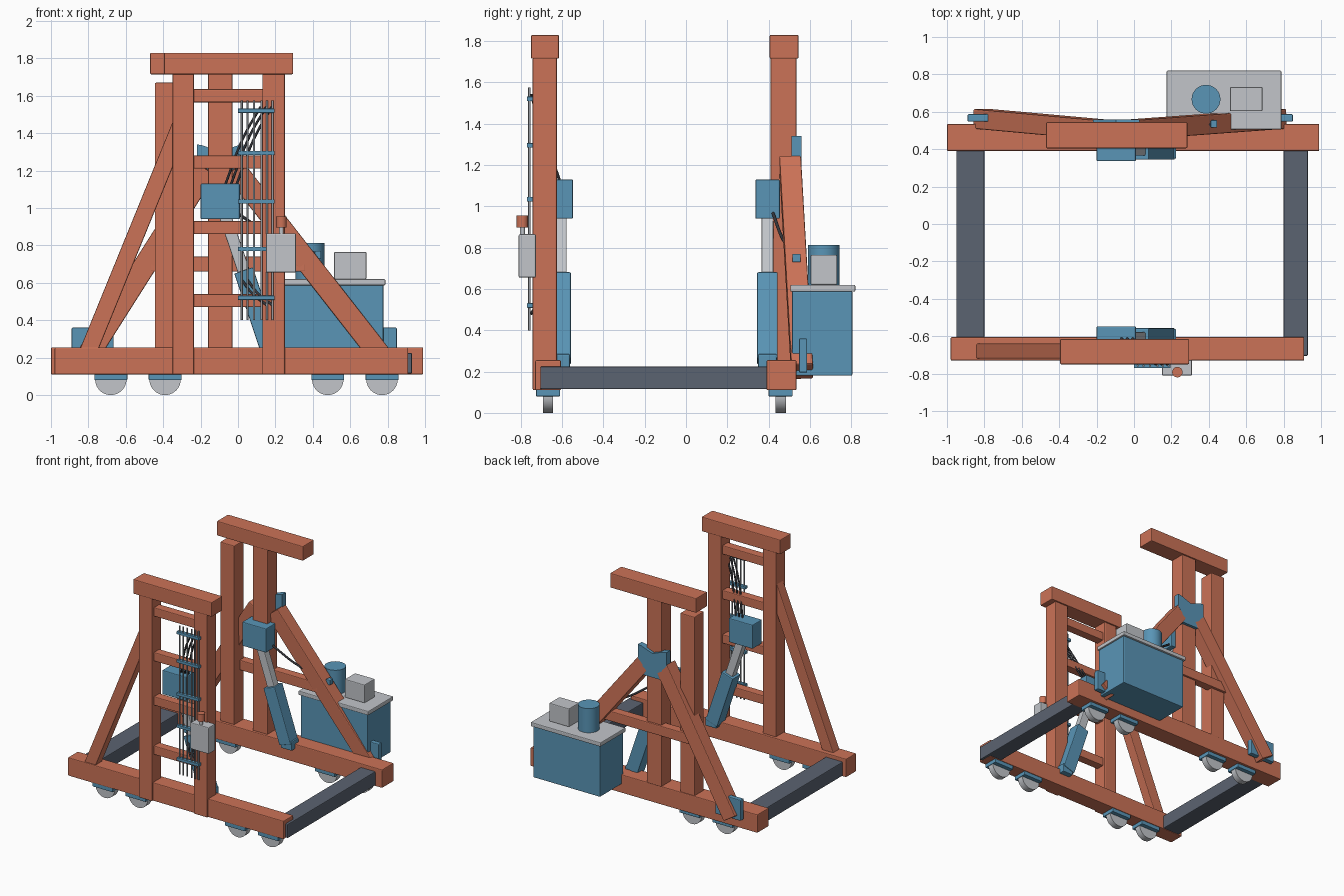
import bpy, bmesh, math
from mathutils import Vector, Matrix

cube = bpy.data.objects.get("Cube")
if cube:
    bpy.data.objects.remove(cube, do_unlink=True)


def material(name, rgb):
    m = bpy.data.materials.new(name)
    m.use_nodes = True
    m.diffuse_color = (*rgb, 1)
    m.node_tree.nodes["Principled BSDF"].inputs["Base Color"].default_value = (*rgb, 1)
    return m


ORANGE = material("orange paint", (0.60, 0.17, 0.095))
BLUE = material("blue paint", (0.10, 0.30, 0.47))
GREY = material("light grey metal", (0.54, 0.56, 0.59))
SLATE = material("slate steel", (0.105, 0.125, 0.165))
PIPE = material("pipe steel", (0.32, 0.34, 0.37))
RUBBER = material("dark rubber", (0.035, 0.037, 0.045))


def finish(name, bm, mat, bevel=0.0):
    mesh = bpy.data.meshes.new(name)
    bm.to_mesh(mesh)
    bm.free()
    mesh.materials.append(mat)
    ob = bpy.data.objects.new(name, mesh)
    bpy.context.collection.objects.link(ob)
    if bevel:
        mod = ob.modifiers.new("soft edges", 'BEVEL')
        mod.width = bevel
        mod.segments = 2
    return ob


def box(name, x, y, z, mat, bevel=0.006):
    """Box from (low, high) ranges on each axis."""
    bm = bmesh.new()
    spans = (x, y, z)
    mid = Vector([(a + b) / 2 for a, b in spans])
    size = [b - a for a, b in spans]
    bmesh.ops.create_cube(bm, size=1, matrix=Matrix.Translation(mid) @ Matrix.Diagonal((*size, 1)))
    return finish(name, bm, mat, bevel)


def beam(name, start, end, width, depth, mat, bevel=0.006):
    """Rectangular bar between two points; depth runs mostly along y."""
    a, b = Vector(start), Vector(end)
    axis = (b - a).normalized()
    side = Vector((0, 1, 0)).cross(axis).normalized()
    out = axis.cross(side)
    rot = Matrix((side, out, axis)).transposed().to_4x4()
    bm = bmesh.new()
    bmesh.ops.create_cube(bm, size=1, matrix=Matrix.Translation((a + b) / 2) @ rot
                          @ Matrix.Diagonal((width, depth, (b - a).length, 1)))
    return finish(name, bm, mat, bevel)


def cylinder(name, start, end, radius, mat, sides=32, bevel=0.0):
    a, b = Vector(start), Vector(end)
    bm = bmesh.new()
    rot = (b - a).to_track_quat('Z', 'Y').to_matrix().to_4x4()
    bmesh.ops.create_cone(bm, cap_ends=True, segments=sides, radius1=radius, radius2=radius,
                          depth=(b - a).length, matrix=Matrix.Translation((a + b) / 2) @ rot)
    for f in bm.faces:
        f.smooth = len(f.verts) == 4
    for e in bm.edges:
        e.smooth = all(f.smooth for f in e.link_faces)
    return finish(name, bm, mat, bevel)


def hose(name, points, radius=0.007):
    curve = bpy.data.curves.new(name, 'CURVE')
    curve.dimensions = '3D'
    curve.bevel_depth = radius
    curve.bevel_resolution = 2
    curve.use_fill_caps = True
    spline = curve.splines.new('BEZIER')
    spline.bezier_points.add(len(points) - 1)
    for p, co in zip(spline.bezier_points, points):
        p.co = co
        p.handle_left_type = p.handle_right_type = 'AUTO'
    curve.materials.append(RUBBER)
    ob = bpy.data.objects.new(name, curve)
    bpy.context.collection.objects.link(ob)


def plate(name, outline, y, mat):
    """Flat xz outline given thickness along y."""
    bm = bmesh.new()
    face = bm.faces.new([bm.verts.new((x, y[0], z)) for x, z in outline])
    ext = bmesh.ops.extrude_face_region(bm, geom=[face])
    bmesh.ops.translate(bm, vec=(0, y[1] - y[0], 0),
                        verts=[v for v in ext["geom"] if isinstance(v, bmesh.types.BMVert)])
    bmesh.ops.recalc_face_normals(bm, faces=bm.faces)
    finish(name, bm, mat)


# Base rails and cross beams
box("front_rail", (-0.98, 0.91), (-0.73, -0.605), (0.11, 0.255), ORANGE)
box("rear_rail", (-1.0, 0.99), (0.39, 0.535), (0.11, 0.255), ORANGE)
box("right_cross_beam", (-0.95, -0.80), (-0.70, 0.41), (0.115, 0.225), SLATE)
box("left_cross_beam", (0.80, 0.93), (-0.705, 0.41), (0.115, 0.225), SLATE)

# Wheels with mounting pads
for row, y in (("front", -0.668), ("rear", 0.458)):
    for i, x in enumerate((-0.68, -0.39, 0.48, 0.77)):
        cylinder(f"{row}_wheel_{i}", (x, y - 0.025, 0.084), (x, y + 0.025, 0.084), 0.084, GREY, 40)
        box(f"{row}_wheel_pad_{i}", (x - 0.088, x + 0.088), (y - 0.058, y + 0.058),
            (0.08, 0.115), BLUE, 0.004)

# Front frame: ladder, cap and single brace
for side, x in (("right", (-0.35, -0.235)), ("left", (0.13, 0.25))):
    box(f"front_post_{side}", x, (-0.742, -0.625), (0.11, 1.72), ORANGE)
for i, z in enumerate((0.505, 0.895, 1.245, 1.60)):
    box(f"front_rung_{i}", (-0.25, 0.15), (-0.715, -0.645), (z - 0.035, z + 0.035), ORANGE)
box("front_cap", (-0.395, 0.295), (-0.75, -0.615), (1.715, 1.83), ORANGE)
beam("front_brace", (-0.81, -0.68, 0.21), (-0.30, -0.68, 1.46), 0.092, 0.08, ORANGE)

# Rear frame: posts, cap, splayed legs
box("rear_main_post", (-0.16, -0.03), (0.41, 0.535), (0.25, 1.72), ORANGE)
box("rear_short_post", (-0.445, -0.32), (0.41, 0.53), (0.25, 1.67), ORANGE)
box("rear_cap", (-0.47, 0.285), (0.405, 0.545), (1.715, 1.83), ORANGE)
box("rear_crossbar", (-0.47, 0.36), (0.48, 0.55), (0.66, 0.74), ORANGE)
beam("rear_leg_right", (-0.81, 0.562, 0.20), (-0.17, 0.504, 1.21), 0.12, 0.105, ORANGE)
beam("rear_leg_left", (0.77, 0.562, 0.20), (-0.02, 0.504, 1.21), 0.12, 0.105, ORANGE)
box("rear_foot_bracket_right", (-0.89, -0.665), (0.547, 0.587), (0.195, 0.36), BLUE)
box("rear_foot_bracket_left", (0.665, 0.85), (0.547, 0.587), (0.195, 0.36), BLUE)
right_half = [(-0.095, 1.30), (0.0, 1.335), (0.03, 1.34), (0.03, 1.23), (-0.01, 1.19),
              (-0.01, 1.11), (-0.095, 1.11)]
gusset = right_half + [(-0.19 - x, z) for x, z in reversed(right_half[1:-1])]
plate("rear_gusset", gusset, (0.51, 0.558), BLUE)

# Slanted hydraulic rams on the inner faces
for row, y in (("front", -0.607), ("rear", 0.394)):
    top, foot = Vector((-0.095, y, 1.035)), Vector((0.17, y, 0.25))
    joint = top.lerp(foot, 0.47)
    box(f"{row}_ram_head", (-0.2, 0.01), (y - 0.058, y + 0.06), (0.94, 1.13), BLUE)
    beam(f"{row}_ram_rod", top, joint.lerp(foot, 0.1), 0.065, 0.058, GREY)
    beam(f"{row}_ram_housing", joint, foot, 0.105, 0.1, BLUE)
    box(f"{row}_ram_foot", (0.13, 0.225), (y - 0.045, y + 0.045), (0.215, 0.285), BLUE)

# Pipe bank with clamps
for i, x in enumerate((0.02, 0.05, 0.085, 0.125, 0.155, 0.185)):
    cylinder(f"pipe_{i}", (x, -0.758, 0.40), (x, -0.758, 1.575), 0.006, PIPE, 10)
for i, z in enumerate((0.52, 0.78, 1.035, 1.295, 1.52)):
    box(f"pipe_clamp_{i}", (0.0, 0.195), (-0.77, -0.74), (z - 0.011, z + 0.011), BLUE, 0.002)

# Flexible hoses
for i in range(3):
    s = i * 0.03
    hose(f"upper_hose_{i}", [(0.18 - s, -0.75, 1.54), (0.09 - s, -0.70, 1.38),
                             (-0.01 - s, -0.61, 1.12)])
for i in range(2):
    s = i * 0.03
    hose(f"lower_hose_{i}", [(0.185 - s, -0.75, 0.48), (0.11 - s, -0.71, 0.54),
                             (0.04 - s, -0.64, 0.63)])
hose("rear_hose", [(0.0, 0.42, 0.97), (0.2, 0.47, 0.84), (0.43, 0.54, 0.75)], 0.008)
box("hose_fitting", (0.41, 0.445), (0.515, 0.555), (0.73, 0.77), BLUE, 0.004)

# Control box with beacon
box("control_box", (0.15, 0.31), (-0.81, -0.727), (0.655, 0.865), GREY)
cylinder("beacon_stem", (0.232, -0.792, 0.86), (0.232, -0.792, 0.90), 0.012, GREY, 16)
cylinder("beacon", (0.232, -0.792, 0.897), (0.232, -0.792, 0.955), 0.028, ORANGE, 24)

# Power unit
box("power_tank", (0.19, 0.777), (0.513, 0.805), (0.18, 0.59), BLUE)
box("power_lid", (0.175, 0.788), (0.505, 0.82), (0.587, 0.62), GREY)
cylinder("power_motor", (0.385, 0.667, 0.62), (0.385, 0.667, 0.812), 0.077, BLUE, 32)
box("power_valve_box", (0.513, 0.687), (0.603, 0.732), (0.62, 0.765), GREY)
